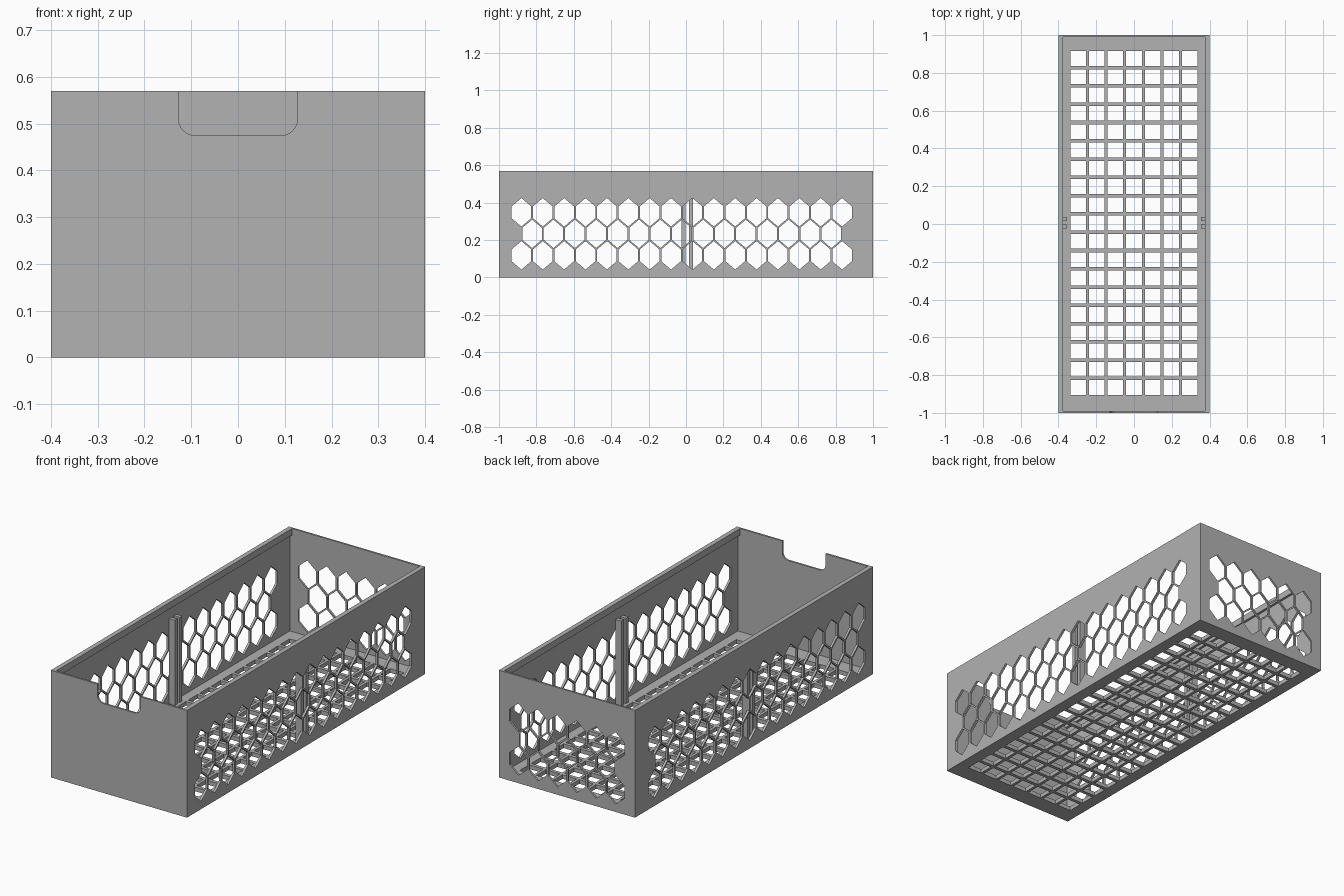
import bpy
import math
from mathutils import Matrix, Vector

cube = bpy.data.objects.get("Cube")
if cube:
    bpy.data.objects.remove(cube)

W, L, H = 0.4, 1.0, 0.57        # half width, half length, height
END, SIDE, FLOOR = 0.01, 0.012, 0.022
PITCH, ROW = 0.1143, 0.115      # honeycomb spacing

grey = bpy.data.materials.new("plain grey")
grey.use_nodes = True
colour = (0.445, 0.445, 0.445, 1)
grey.diffuse_color = colour
grey.node_tree.nodes["Principled BSDF"].inputs["Base Color"].default_value = colour


def rect(u0, u1, v0, v1):
    return [(u0, v0), (u1, v0), (u1, v1), (u0, v1)]


def hexagon(u, v, w=0.052, h=0.076, s=0.032):
    return [(u, v + h), (u - w, v + s), (u - w, v - s),
            (u, v - h), (u + w, v - s), (u + w, v + s)]


def honeycomb(start, count):
    """Three staggered rows of tall hexagons."""
    return [hexagon(start + PITCH * (i + (r % 2) / 2), 0.118 + ROW * r)
            for r in range(3) for i in range(count - r % 2)]


def panel(name, loops, thickness, u_axis, v_axis, centre):
    """Flat sheet: first loop is the outline, the rest are holes."""
    curve = bpy.data.curves.new(name, 'CURVE')
    curve.dimensions = '2D'
    curve.fill_mode = 'BOTH'
    curve.extrude = thickness / 2
    for loop in loops:
        spline = curve.splines.new('POLY')
        spline.points.add(len(loop) - 1)
        for point, (u, v) in zip(spline.points, loop):
            point.co = (u, v, 0, 1)
        spline.use_cyclic_u = True
    source = bpy.data.objects.new(name + "_outline", curve)
    bpy.context.scene.collection.objects.link(source)
    bpy.context.view_layer.update()
    graph = bpy.context.evaluated_depsgraph_get()
    mesh = bpy.data.meshes.new_from_object(source.evaluated_get(graph))
    bpy.data.objects.remove(source)
    u, v = Vector(u_axis), Vector(v_axis)
    frame = Matrix((u, v, u.cross(v))).transposed().to_4x4()
    mesh.transform(Matrix.Translation(centre) @ frame)
    return finish(name, mesh)


def finish(name, mesh):
    mesh.name = name
    mesh.materials.clear()
    mesh.materials.append(grey)
    for face in mesh.polygons:
        face.use_smooth = False
    obj = bpy.data.objects.new(name, mesh)
    bpy.context.scene.collection.objects.link(obj)
    return obj


def box(name, x, y, z):
    return panel(name, [rect(*x, *y)], z[1] - z[0],
                 (1, 0, 0), (0, 1, 0), (0, 0, sum(z) / 2))


X, Y, Z = (1, 0, 0), (0, 1, 0), (0, 0, 1)

# Front wall with a rounded finger notch in its top edge
notch_w, notch_z, radius = 0.127, 0.475, 0.035
arc = [(notch_w - radius + radius * math.cos(math.radians(a)),
        notch_z + radius - radius * math.sin(math.radians(a)))
       for a in range(0, 91, 15)]
notch = [(notch_w, H)] + arc
outline = [(-W, 0), (W, 0), (W, H)] + notch + [(-u, v) for u, v in reversed(notch)] + [(-W, H)]
panel("front_wall", [outline], END, X, Z, (0, -L + END / 2, 0))

# Back wall with honeycomb vents
panel("back_wall", [rect(-W, W, 0, H)] + honeycomb(-2.5 * PITCH, 6),
      END, X, Z, (0, L - END / 2, 0))

# Floor grille
cols, rows, px, py = 7, 19, 0.0985, 0.0968
slots = [rect(cx - 0.0415, cx + 0.0415, cy - 0.039, cy + 0.039)
         for cx in ((i - (cols - 1) / 2) * px for i in range(cols))
         for cy in ((j - (rows - 1) / 2) * py + 0.005 for j in range(rows))]
inner = W - SIDE
panel("floor_grille", [rect(-inner, inner, END - L, L - END)] + slots,
      FLOOR, X, Y, (0, 0, FLOOR / 2))

# Long walls, top rails and divider guides on both sides
for side, s in (("right", 1), ("left", -1)):
    panel(side + "_wall", [rect(END - L, L - END, 0, H)] + honeycomb(-0.88, 16),
          SIDE, Y, Z, (s * (W - SIDE / 2), 0, 0))
    rail = sorted((s * 0.375, s * inner))
    box(side + "_rail", rail, (END - L, L - END), (H - 0.035, H))
    guide = sorted((s * 0.354, s * inner))
    for part, y in (("front", -0.024), ("back", 0.016)):
        box(f"{side}_{part}_guide", guide, (y, y + 0.021), (FLOOR, 0.475))
